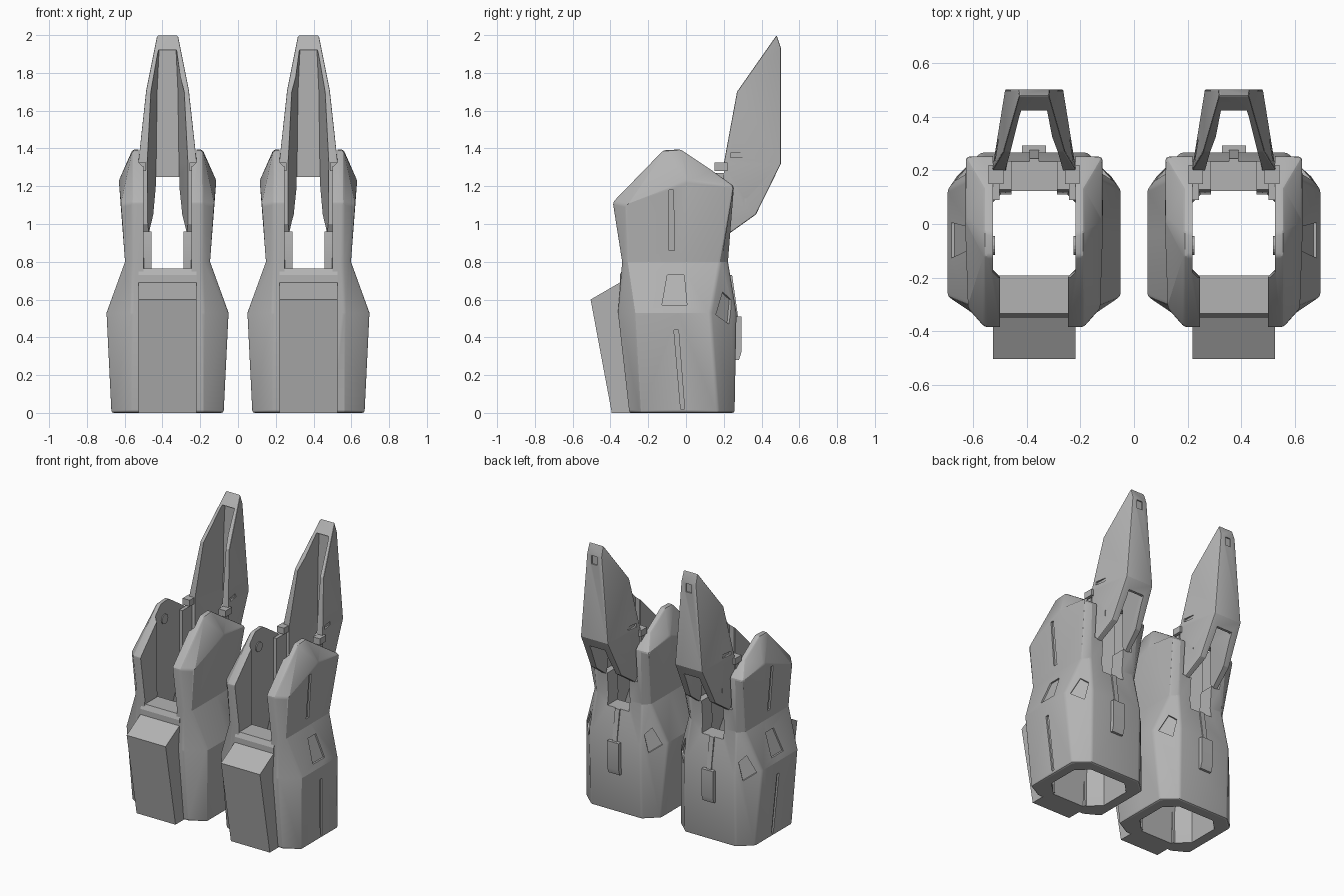
import bpy, bmesh, math
from mathutils import Vector

cube = bpy.data.objects.get("Cube")
if cube:
    bpy.data.objects.remove(cube, do_unlink=True)

grey = bpy.data.materials.new("plain_grey")
grey.use_nodes = True
grey.diffuse_color = (0.45, 0.45, 0.45, 1)
grey.node_tree.nodes["Principled BSDF"].inputs["Base Color"].default_value = (0.45, 0.45, 0.45, 1)

CENTRE = 0.373
side = 1  # +1 builds the unit at +x, -1 its mirror image


def make(name, verts, faces):
    """Mesh object from unit-local points, placed on the current side."""
    bm = bmesh.new()
    vs = [bm.verts.new((side * (v[0] + CENTRE), v[1], v[2])) for v in verts]
    for f in faces:
        bm.faces.new([vs[i] for i in f])
    bmesh.ops.recalc_face_normals(bm, faces=bm.faces)
    me = bpy.data.meshes.new(name)
    bm.to_mesh(me)
    bm.free()
    me.materials.append(grey)
    ob = bpy.data.objects.new(name, me)
    bpy.context.scene.collection.objects.link(ob)
    return ob


def loft(name, rings):
    """Skin equal-length closed rings and cap both ends."""
    n = len(rings[0])
    faces = [tuple(range(n)), tuple(range((len(rings) - 1) * n, len(rings) * n))]
    for r in range(len(rings) - 1):
        for i in range(n):
            j = (i + 1) % n
            faces.append((r * n + i, r * n + j, r * n + n + j, r * n + n + i))
    return make(name, [p for ring in rings for p in ring], faces)


def box(name, x0, x1, y0, y1, z0, z1):
    return loft(name, [[(x0, y0, z), (x1, y0, z), (x1, y1, z), (x0, y1, z)] for z in (z0, z1)])


def prism(name, profile, half):
    """Extrude a (y, z) profile symmetrically across x."""
    return loft(name, [[(x, y, z) for y, z in profile] for x in (-half, half)])


def finish(ob, cutters=(), bevel=0):
    """Bake bevel and cuts, remove the cutters, shade by angle."""
    if bevel:
        m = ob.modifiers.new("soft_edges", 'BEVEL')
        m.width, m.segments, m.angle_limit = bevel, 2, math.radians(32)
    for c in cutters:
        c.hide_render = True
        m = ob.modifiers.new("cut", 'BOOLEAN')
        m.operation, m.solver, m.object = 'DIFFERENCE', 'EXACT', c
    dg = bpy.context.evaluated_depsgraph_get()
    me = bpy.data.meshes.new_from_object(ob.evaluated_get(dg))
    ob.modifiers.clear()
    ob.data = me
    for c in cutters:
        bpy.data.objects.remove(c, do_unlink=True)
    bpy.ops.object.select_all(action='DESELECT')
    ob.select_set(True)
    bpy.context.view_layer.objects.active = ob
    bpy.ops.object.shade_smooth_by_angle(angle=math.radians(20))


# Shell section by height: columns front, panel front, panel back, back as (x, y)
ROWS = [
    (0.0, ((.19, -.30), (.297, -.24), (.297, .17), (.20, .257))),
    (.53, ((.19, -.36), (.323, -.27), (.323, .13), (.20, .267))),
    (.80, ((.18, -.338), (.225, -.31), (.225, .18), (.18, .222))),
    (1.1, ((.185, -.385), (.248, -.315), (.248, .235), (.19, .246))),
]
FRONT, PANEL_A, PANEL_B, BACK = range(4)


def surf(a, b, t, z):
    """Point on the shell between columns a and b at height z."""
    k = 0
    while k < len(ROWS) - 2 and z > ROWS[k + 1][0]:
        k += 1
    (z0, r0), (z1, r1) = ROWS[k], ROWS[k + 1]
    u = (z - z0) / (z1 - z0)
    p = Vector(r0[a]).lerp(Vector(r0[b]), t)
    q = Vector(r1[a]).lerp(Vector(r1[b]), t)
    p = p + (q - p) * u
    return Vector((p.x, p.y, z))


def ring(zs):
    half = [surf(FRONT, FRONT, 0, zs[0]), surf(PANEL_A, PANEL_A, 0, zs[1]),
            surf(PANEL_A, PANEL_B, .57, zs[2]), surf(PANEL_B, PANEL_B, 0, zs[3]),
            surf(BACK, BACK, 0, zs[4])]
    return half + [Vector((-p.x, p.y, p.z)) for p in reversed(half)]


def build_shell():
    rings = [ring([z] * 5) for z, _ in ROWS[:3]] + [ring([1.115, 1.10, 1.23, 1.2, 1.2])]
    verts = [p for r in rings for p in r]
    n = 10
    faces = [tuple(range(n))]
    for r in range(3):
        for i in range(n):
            j = (i + 1) % n
            faces.append((r * n + i, r * n + j, r * n + n + j, r * n + n + i))
    # Peaked roof: three ridge points on each side
    base, top = 3 * n, len(verts)
    ridge = [(-.12, 1.39), (-.03, 1.395), (.135, 1.285)]
    verts += [(s * .185, y, z) for s in (1, -1) for y, z in ridge]
    for s in (0, 1):
        f, a, m, b, k = [base + (9 - i if s else i) for i in range(5)]
        r0, r1, r2 = [top + 3 * s + i for i in range(3)]
        faces += [(f, a, r0), (a, m, r0), (m, r1, r0), (m, r2, r1), (m, b, r2), (b, k, r2)]
    spine = [(base, base + 9)] + [(top + i, top + 3 + i) for i in range(3)] + [(base + 4, base + 5)]
    for (p, q), (u, v) in zip(spine, spine[1:]):
        faces.append((p, q, v, u))
    return make("leg_shell", verts, faces)


def recess(cols, pts, normal, mirror=1, depth=.012):
    """Shallow cutter that follows the shell between two columns."""
    n = Vector(normal).normalized()
    rings = []
    for d in (-depth, .04):
        r = [surf(*cols, t, z) + n * d for t, z in pts]
        rings.append([(mirror * p.x, p.y, p.z) for p in r])
    return loft("recess_cutter", rings)


def cavity():
    rows = [(-.05, .22, -.2, .18, .08), (.5, .235, -.22, .18, .08), (.78, .154, -.2, .11, .03),
            (.98, .154, -.2, .13, .02), (1.6, .154, -.2, .2, .02)]
    return loft("cavity_cutter", [
        [(w - c, a, z), (w, a + c, z), (w, b - c, z), (w - c, b, z),
         (c - w, b, z), (-w, b - c, z), (-w, a + c, z), (c - w, a, z)] for z, w, a, b, c in rows])


def build_fin():
    # Outline points: y, z, half width
    pts = [(.48, 2.0, .055), (.503, 1.93, .058), (.503, 1.32, .108), (.37, 1.05, .12),
           (.23, .95, .135), (.2, 1.0, .14), (.2, 1.32, .157), (.27, 1.7, .115)]
    verts = [(s * w, y, z) for s in (1, -1) for y, z, w in pts]
    skin = [(0, 1, 7), (1, 2, 7), (2, 6, 7), (2, 3, 6), (3, 5, 6), (3, 4, 5)]
    faces = skin + [tuple(i + 8 for i in f) for f in skin]
    faces += [(i, (i + 1) % 8, (i + 1) % 8 + 8, i + 8) for i in range(8)]
    fin = make("rear_fin", verts, faces)
    # Channel open to the front, and the open window under the back plate
    rows = [(.8, .122, .065), (1.33, .127, .06), (1.7, .12, .055), (1.92, .09, .045)]
    cuts = [loft("channel_cutter", [[(-f, .1, z), (f, .1, z), (b, .45, z), (-b, .45, z)]
                                    for z, f, b in rows]),
            box("window_cutter", -.062, .062, .1, .7, .8, 1.25),
            box("tip_cutter", -.022, .022, .495, .6, 1.86, 1.92)]
    for s in (1, -1):
        for y, z, dy, dz in ((.275, 1.365, .04, .012), (.32, 1.1, .01, .035)):
            x0, x1 = sorted((s * .13, s * .2))
            cuts.append(box("slot_cutter", x0, x1, y - dy, y + dy, z - dz, z + dz))
    finish(fin, cuts, .006)


def build_unit():
    shell = build_shell()
    cuts = [cavity(),
            box("front_cutter", -.127, .127, -.8, -.1, -.1, 1.6),
            box("notch_cutter", -.085, .085, 0, .5, .73, 1.02),
            box("fin_seat_cutter", -.154, .154, 0, .5, .96, 1.6)]
    # Outer panel: two long slots and a hatch
    panel = (PANEL_A, PANEL_B)
    cuts += [recess(panel, p, (1, 0, 0)) for p in (
        [(.40, 1.18), (.44, 1.18), (.50, .86), (.44, .86)],
        [(.50, .44), (.56, .44), (.57, .02), (.52, .02)],
        [(.43, .73), (.62, .73), (.68, .57), (.36, .57)])]
    # Rear corner hatches on both sides
    hatch = [(.2, .52), (.45, .64), (.85, .6), (.7, .47)]
    cuts += [recess((PANEL_B, BACK), hatch, (.6, .8, 0), s) for s in (1, -1)]
    finish(shell, cuts, .012)

    # Front shin block with stepped, sloping top
    finish(prism("shin_block", [(-.393, 0), (-.505, .6), (-.35, .69), (-.35, .73), (-.335, .765),
                                (-.192, .765), (-.2, .5), (-.22, 0)], .154))

    # Rear latch and the strip above it
    finish(prism("rear_latch", [(.25, .28), (.28, .28), (.293, .32), (.293, .51), (.25, .51)], .045))
    finish(prism("rear_strip", [(.22, .5), (.277, .5), (.244, .73), (.2, .73)], .018))

    # Inner guide rails, hinge blocks and round pins
    for s in (1, -1):
        def inner(name, a, b, *rest):
            x0, x1 = sorted((s * a, s * b))
            finish(box(name, x0, x1, *rest))
        inner("guide_rail", .13, .16, .09, .2, .76, 1.27)
        inner("hinge_block", .115, .17, .15, .22, 1.28, 1.325)
        finish(loft("inner_pin", [[(s * x, -.08 + .035 * math.cos(i * math.pi / 8),
                                    1.27 + .035 * math.sin(i * math.pi / 8)) for i in range(16)]
                                  for x in (.147, .17)]))
    build_fin()


for side in (1, -1):
    build_unit()
